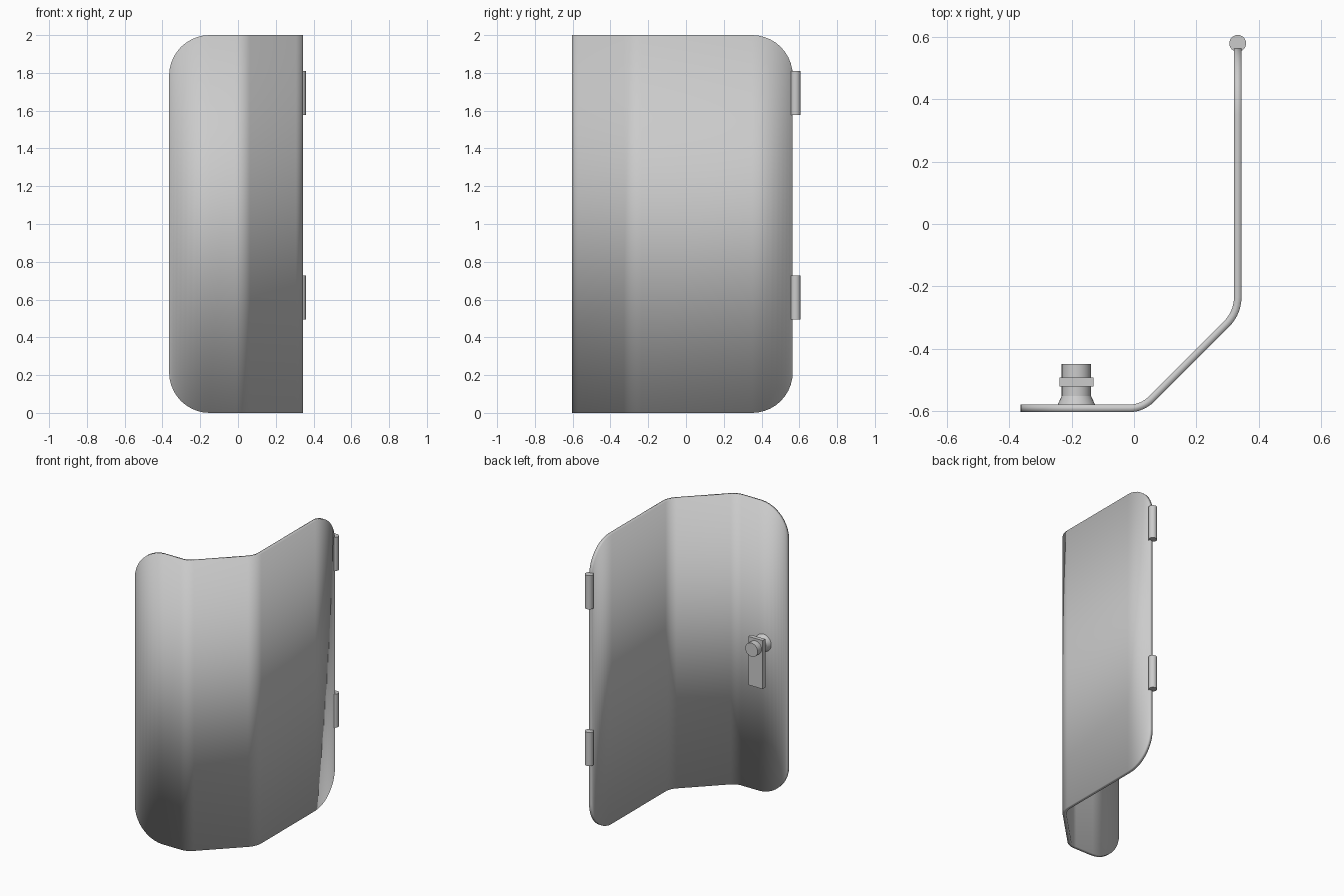
import bpy, bmesh, math

if "Cube" in bpy.data.objects:
    bpy.data.objects.remove(bpy.data.objects["Cube"])

def make_object(name, bm, smooth=True):
    bmesh.ops.recalc_face_normals(bm, faces=bm.faces)
    mesh = bpy.data.meshes.new(name)
    bm.to_mesh(mesh)
    bm.free()
    ob = bpy.data.objects.new(name, mesh)
    bpy.context.collection.objects.link(ob)
    return ob

def smooth(ob, angle=35):
    bpy.ops.object.select_all(action='DESELECT')
    ob.select_set(True)
    bpy.context.view_layer.objects.active = ob
    bpy.ops.object.shade_smooth_by_angle(angle=math.radians(angle))

# Bent door panel: columns along a folded path, shortened at the round corners
R, THICK = 0.215, 0.024
X0, Y0, X1, Y1 = -0.365, -0.592, 0.333, 0.565
DIAG = -0.618                       # diagonal centre line: y = x + DIAG
corner = [R * (1 - math.cos(math.radians(a))) for a in range(0, 91, 9)]
column_height = lambda d: 1 - R + math.sqrt(max(0, R * R - (R - d) ** 2))

columns = [(X0 + d, Y0, column_height(d)) for d in corner]

def bend(cx, cy, r, start):
    for i in range(9):
        a = math.radians(start + 45 * i / 8)
        columns.append((cx + r * math.cos(a), cy + r * math.sin(a), 1))

r1, r2 = 0.10, 0.12
t = math.tan(math.radians(22.5))
bend(Y0 - DIAG - r1 * t, Y0 + r1, r1, -90)
bend(X1 - r2, X1 + DIAG + r2 * t, r2, -45)
columns += [(X1, Y1 - d, column_height(d)) for d in reversed(corner)]

bm = bmesh.new()
pairs = [(bm.verts.new((x, y, 1 - h)), bm.verts.new((x, y, 1 + h))) for x, y, h in columns]
for (a, b), (c, d) in zip(pairs, pairs[1:]):
    bm.faces.new((a, c, d, b))
panel = make_object("door_panel", bm)
mod = panel.modifiers.new("thickness", 'SOLIDIFY')
mod.thickness, mod.offset, mod.use_even_offset = THICK, 0, True
smooth(panel)

# Hinge barrels
for name, z0, z1 in (("lower_hinge", 0.495, 0.727), ("upper_hinge", 1.577, 1.81)):
    bpy.ops.mesh.primitive_cylinder_add(vertices=24, radius=0.027, depth=z1 - z0,
                                        location=(X1, 0.58, (z0 + z1) / 2))
    bpy.context.object.name = name
    smooth(bpy.context.object)

# Latch spindle: flared base and straight shaft pointing backwards
LX, LZ = -0.185, 1.03
profile = [(0.062, -0.585), (0.059, -0.578), (0.047, -0.552), (0.047, -0.45)]
bm = bmesh.new()
N = 32
rings = [[bm.verts.new((LX + r * math.cos(2 * math.pi * i / N), y,
                        LZ + r * math.sin(2 * math.pi * i / N))) for i in range(N)]
         for r, y in profile]
for a, b in zip(rings, rings[1:]):
    for i in range(N):
        j = (i + 1) % N
        bm.faces.new((a[i], a[j], b[j], b[i]))
bm.faces.new(rings[0])
bm.faces.new(rings[-1])
smooth(make_object("latch_spindle", bm), 20)

# Latch arm hanging from the spindle
bpy.ops.mesh.primitive_cube_add(size=1, location=(LX, -0.508, 0.925))
arm = bpy.context.object
arm.name = "latch_arm"
arm.dimensions = (0.11, 0.029, 0.335)
bpy.ops.object.transform_apply(location=False, rotation=False, scale=True)
